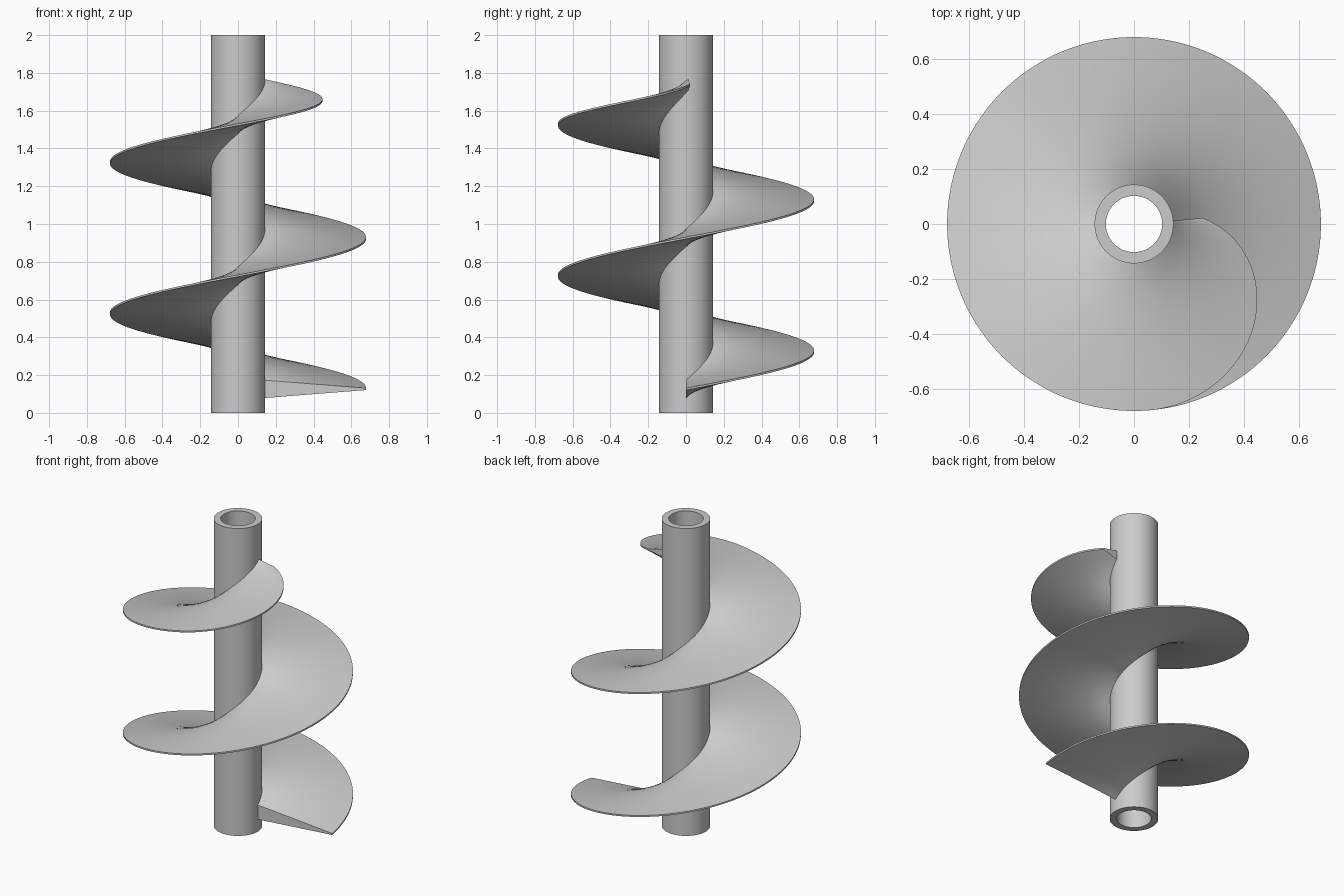
import bpy, bmesh, math

if "Cube" in bpy.data.objects:
    bpy.data.objects.remove(bpy.data.objects["Cube"])

SHAFT_R, BORE_R, HEIGHT = 0.143, 0.102, 2.0
TIP_R, PITCH, START_Z = 0.678, 0.8, 0.126
END_DEG, TAPER_DEG, END_R = 725, 634, 0.25
ROOT_HALF, END_ROOT_HALF, TIP_HALF = 0.048, 0.032, 0.005

steel = bpy.data.materials.new("grey steel")
steel.diffuse_color = (0.6, 0.6, 0.6, 1)
steel.use_nodes = True
steel.node_tree.nodes["Principled BSDF"].inputs["Base Color"].default_value = steel.diffuse_color


def finish(name, bm):
    bmesh.ops.recalc_face_normals(bm, faces=bm.faces)
    mesh = bpy.data.meshes.new(name)
    bm.to_mesh(mesh)
    bm.free()
    mesh.materials.append(steel)
    ob = bpy.data.objects.new(name, mesh)
    bpy.context.collection.objects.link(ob)
    bpy.context.view_layer.objects.active = ob
    ob.select_set(True)
    bpy.ops.object.shade_smooth_by_angle(angle=math.radians(30))
    ob.select_set(False)


def skin(bm, rings, closed):
    n = len(rings[0])
    for a, b in zip(rings, rings[1:] + rings[:1] if closed else rings[1:]):
        for j in range(n):
            k = (j + 1) % n
            bm.faces.new((a[j], a[k], b[k], b[j]))


def ring(bm, profile, angle):
    c, s = math.cos(angle), math.sin(angle)
    return [bm.verts.new((r * c, r * s, z)) for r, z in profile]


# hollow shaft: rectangular wall section revolved
bm = bmesh.new()
wall = [(BORE_R, 0), (SHAFT_R, 0), (SHAFT_R, HEIGHT), (BORE_R, HEIGHT)]
skin(bm, [ring(bm, wall, math.tau * i / 96) for i in range(96)], True)
finish("hollow_shaft", bm)

# helical flight: wedge section swept up the shaft, narrowing at the top end
bm = bmesh.new()
STEPS, COLS = 290, 8
rings = []
for i in range(STEPS + 1):
    deg = END_DEG * i / STEPS
    u = max(0, (deg - TAPER_DEG) / (END_DEG - TAPER_DEG))
    tip = TIP_R - (TIP_R - END_R) * u * u
    root = ROOT_HALF + (END_ROOT_HALF - ROOT_HALF) * u * u
    z = START_Z + PITCH * deg / 360
    radii = [SHAFT_R - 0.012 + (tip - SHAFT_R + 0.012) * j / COLS for j in range(COLS + 1)]
    half = [root + (TIP_HALF - root) * j / COLS for j in range(COLS + 1)]
    lower = [(r, z - h) for r, h in zip(radii, half)]
    upper = [(r, z + h) for r, h in zip(radii, half)]
    rings.append(ring(bm, lower + upper[::-1], math.radians(deg)))
skin(bm, rings, False)
bm.faces.new(rings[0])
bm.faces.new(rings[-1])
finish("helical_flight", bm)
